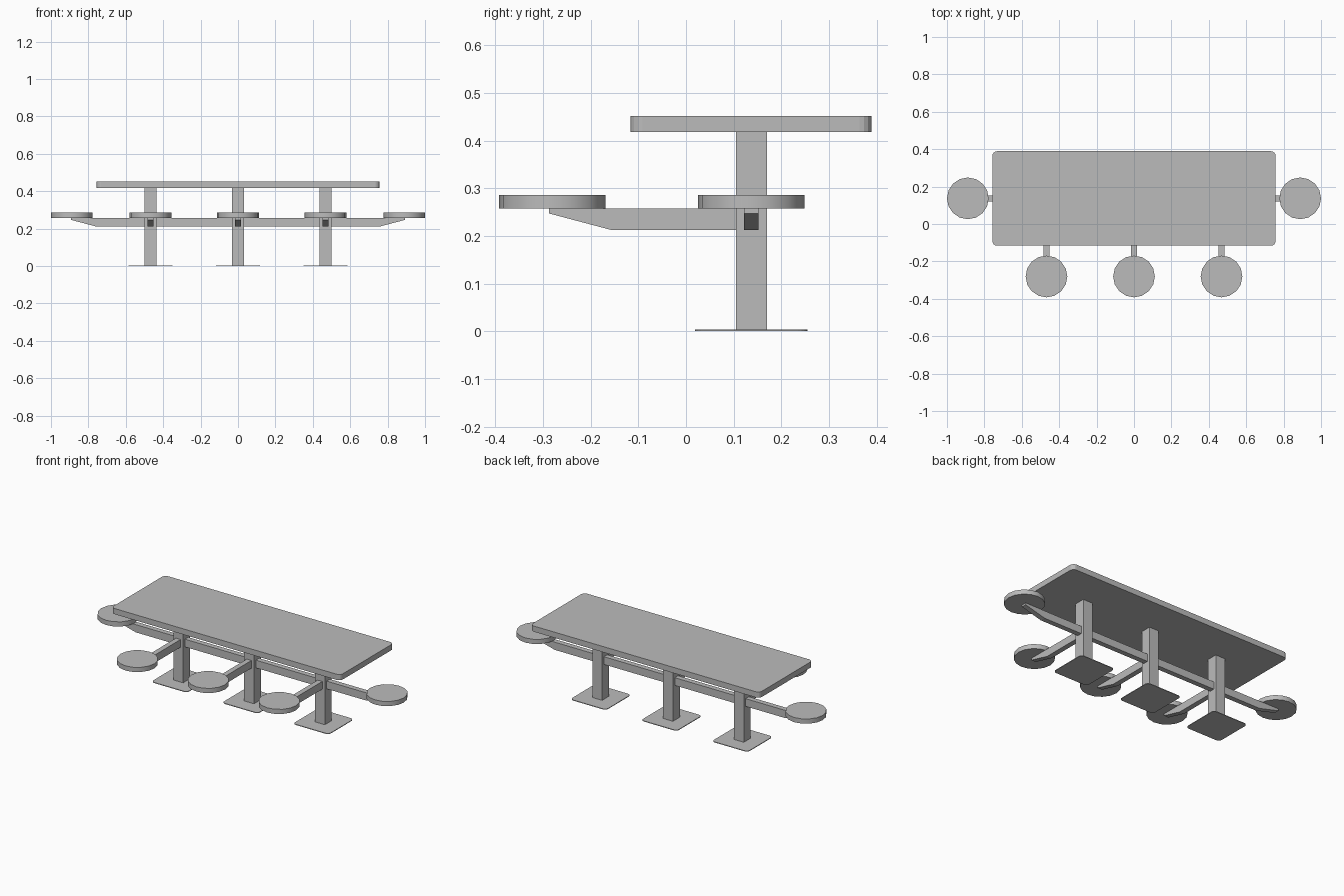
import bpy, bmesh
from math import radians

cube = bpy.data.objects.get("Cube")
if cube:
    bpy.data.objects.remove(cube, do_unlink=True)

GREY = (0.5, 0.5, 0.5, 1)
metal = bpy.data.materials.new("grey_metal")
metal.use_nodes = True
metal.diffuse_color = GREY
metal.node_tree.nodes["Principled BSDF"].inputs["Base Color"].default_value = GREY

MID_Y = 0.137                # line of posts and end seats
POSTS = (-0.468, 0, 0.468)
BEAM_LOW, BEAM_TIP, BEAM_TOP = 0.212, 0.247, 0.258
BEAM_HALF = 0.0155


def finish(obj, name):
    obj.name = obj.data.name = name
    obj.data.materials.append(metal)
    return obj


def box(name, centre, size, corner=0):
    """Box with optional rounded vertical corners."""
    bm = bmesh.new()
    bmesh.ops.create_cube(bm, size=1)
    bmesh.ops.scale(bm, vec=size, verts=bm.verts)
    if corner:
        upright = [e for e in bm.edges
                   if abs(e.verts[0].co.z - e.verts[1].co.z) > size[2] / 2]
        bmesh.ops.bevel(bm, geom=upright, offset=corner, segments=4,
                        profile=0.5, affect='EDGES')
    mesh = bpy.data.meshes.new(name)
    bm.to_mesh(mesh)
    bm.free()
    obj = bpy.data.objects.new(name, mesh)
    obj.location = centre
    bpy.context.collection.objects.link(obj)
    return finish(obj, name)


def beam(name, profile, place):
    """Extrude a (distance, height) outline across the beam width."""
    bm = bmesh.new()
    verts = [bm.verts.new(place(d, -BEAM_HALF, z)) for d, z in profile]
    face = bm.faces.new(verts)
    moved = bmesh.ops.extrude_face_region(bm, geom=[face])["geom"]
    shift = place(0, BEAM_HALF, 0) - place(0, -BEAM_HALF, 0)
    bmesh.ops.translate(bm, vec=shift,
                        verts=[v for v in moved if isinstance(v, bmesh.types.BMVert)])
    bmesh.ops.recalc_face_normals(bm, faces=bm.faces)
    mesh = bpy.data.meshes.new(name)
    bm.to_mesh(mesh)
    bm.free()
    obj = bpy.data.objects.new(name, mesh)
    bpy.context.collection.objects.link(obj)
    return finish(obj, name)


def seat(name, x, y):
    bpy.ops.mesh.primitive_cylinder_add(vertices=16, radius=0.1115, depth=0.028,
                                        location=(x, y, 0.272))
    obj = finish(bpy.context.object, name)
    bpy.ops.object.shade_smooth_by_angle(angle=radians(40))


from mathutils import Vector

# Table top
box("table_top", (0, 0.1365, 0.435), (1.514, 0.505, 0.034), 0.025)

# Long beam carrying the end seats
half = [(0.76, BEAM_LOW), (0.893, BEAM_TIP), (0.893, BEAM_TOP)]
beam("long_beam", half + [(-d, z) for d, z in reversed(half)],
     lambda d, w, z: Vector((d, MID_Y + w, z)))

# Posts, base plates, front arms and front seats
arm = [(0, BEAM_LOW), (0.292, BEAM_LOW), (0.424, BEAM_TIP),
       (0.424, BEAM_TOP), (0, BEAM_TOP)]
for x, side in zip(POSTS, ("right", "middle", "left")):
    box(side + "_post", (x, MID_Y, 0.21), (0.065, 0.065, 0.418))
    box(side + "_base_plate", (x, MID_Y, 0.002), (0.236, 0.236, 0.004), 0.02)
    beam(side + "_seat_arm", arm,
         lambda d, w, z: Vector((x + w, MID_Y - d, z)))
    seat(side + "_front_seat", x, -0.2805)

# End seats
for s, side in ((-1, "right"), (1, "left")):
    seat(side + "_end_seat", s * 0.8885, MID_Y)
